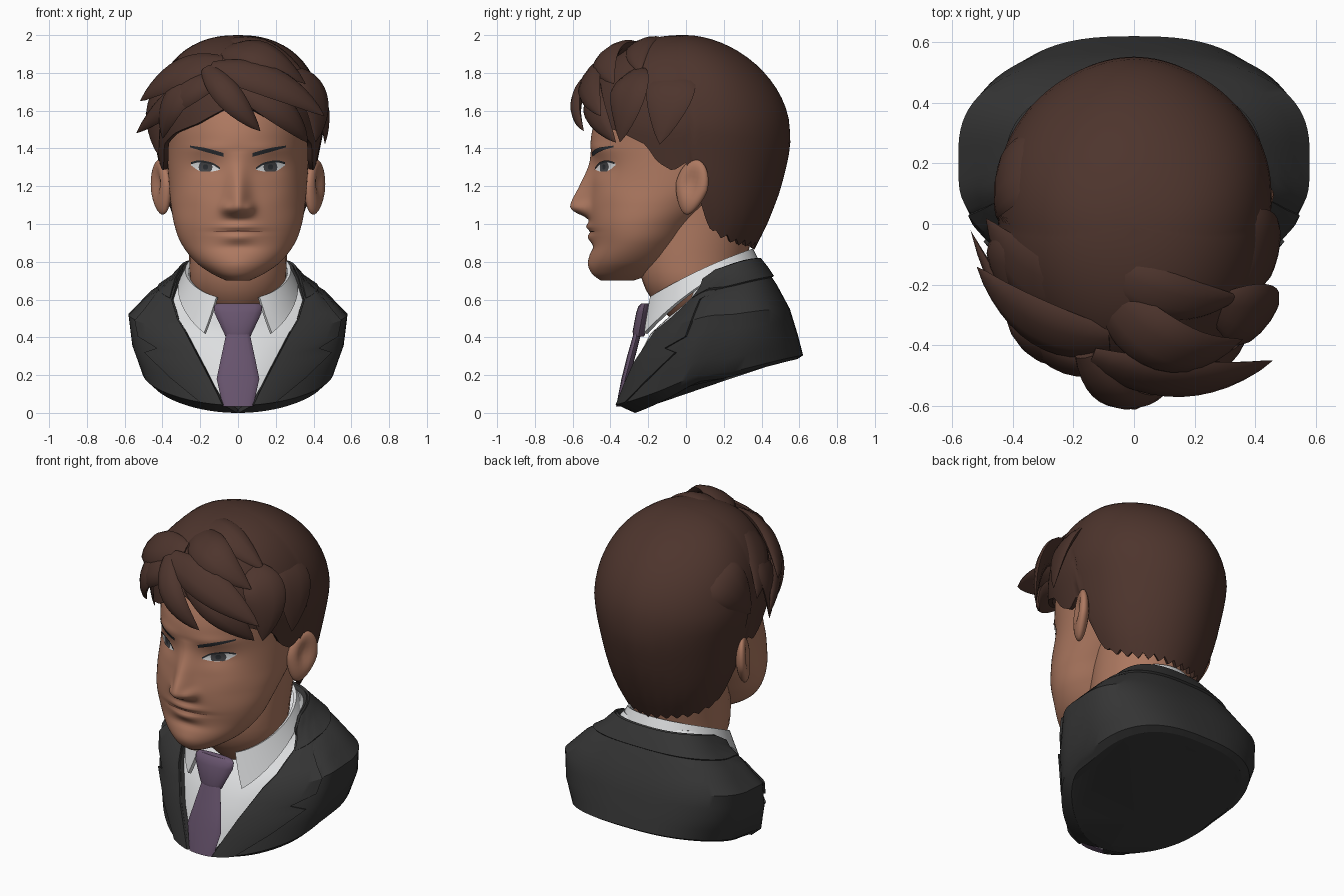
import bpy, bmesh, math
from math import sin, cos, pi, exp
from mathutils import Vector
from mathutils.bvhtree import BVHTree

if "Cube" in bpy.data.objects:
    bpy.data.objects.remove(bpy.data.objects["Cube"])


def material(name, rgb):
    m = bpy.data.materials.new(name)
    m.diffuse_color = (*rgb, 1)
    m.use_nodes = True
    m.node_tree.nodes["Principled BSDF"].inputs["Base Color"].default_value = m.diffuse_color
    return m


SKIN = material("skin", (0.42, 0.19, 0.118))
HAIR = material("brown_hair", (0.075, 0.035, 0.026))
CLOTH = material("charcoal_cloth", (0.035, 0.035, 0.035))
SHIRT = material("white_cotton", (0.72, 0.73, 0.74))
TIE = material("purple_silk", (0.14, 0.09, 0.158))
BROW = material("dark_slate", (0.025, 0.028, 0.033))
IRIS = material("grey_iris", (0.06, 0.06, 0.065))
LIP = material("lip_line", (0.16, 0.06, 0.04))


def table(x, rows, smooth=True):
    """Interpolate rows of (key, values...) at key x."""
    x = min(max(x, rows[0][0]), rows[-1][0])
    i = next(k for k in range(len(rows) - 1) if x <= rows[k + 1][0])
    a, b = rows[i], rows[i + 1]
    p, n = rows[max(i - 1, 0)], rows[min(i + 2, len(rows) - 1)]
    d = b[0] - a[0]
    t = (x - a[0]) / d
    out = []
    for k in range(1, len(a)):
        if smooth:
            m0 = (b[k] - p[k]) / (b[0] - p[0]) * d
            m1 = (n[k] - a[k]) / (n[0] - a[0]) * d
            out.append((2*t**3 - 3*t*t + 1)*a[k] + (t**3 - 2*t*t + t)*m0
                       + (3*t*t - 2*t**3)*b[k] + (t**3 - t*t)*m1)
        else:
            out.append(a[k] + (b[k] - a[k]) * t)
    return out


def surf(name, rows, mat, loop=False, caps=False, thick=0, angle=40, fix=False):
    """Skin a grid of points; optionally closed round, capped or thickened."""
    bm = bmesh.new()
    vs = [[bm.verts.new(p) for p in r] for r in rows]
    n = len(rows[0])
    for r in range(len(rows) - 1):
        for c in range(n if loop else n - 1):
            d = (c + 1) % n
            bm.faces.new((vs[r][c], vs[r][d], vs[r + 1][d], vs[r + 1][c]))
    if caps:
        bm.faces.new(vs[0][::-1])
        bm.faces.new(vs[-1])
    bmesh.ops.remove_doubles(bm, verts=bm.verts, dist=1e-5)
    if fix:
        bmesh.ops.recalc_face_normals(bm, faces=bm.faces)
    me = bpy.data.meshes.new(name)
    bm.to_mesh(me)
    bm.free()
    me.materials.append(mat)
    ob = bpy.data.objects.new(name, me)
    bpy.context.collection.objects.link(ob)
    bpy.ops.object.select_all(action='DESELECT')
    ob.select_set(True)
    bpy.context.view_layer.objects.active = ob
    if thick:
        mod = ob.modifiers.new("thickness", 'SOLIDIFY')
        mod.thickness, mod.offset = thick, -1
        bpy.ops.object.modifier_apply(modifier=mod.name)
    bpy.ops.object.shade_smooth_by_angle(angle=math.radians(angle))
    return ob


def oval(hw, yf, yb, u):
    return hw * sin(u), (yf + yb) / 2 - (yb - yf) / 2 * cos(u)


# Head: stacked ovals (z, half width, front, back) shaped by soft bumps
HEAD = [(.70, .06, -.45, -.28), (.735, .135, -.495, -.18), (.80, .226, -.512, -.08),
        (.90, .302, -.50, .0), (1.0, .338, -.512, .09), (1.1, .355, -.515, .22),
        (1.2, .365, -.505, .36), (1.32, .372, -.495, .43), (1.42, .375, -.505, .47),
        (1.5, .38, -.495, .47), (1.6, .38, -.46, .44), (1.75, .33, -.38, .36),
        (1.85, .2, -.2, .2)]
NOSE = [(1.02, 0, .065), (1.04, .025, .065), (1.06, .068, .063), (1.085, .096, .062),
        (1.12, .092, .058), (1.2, .06, .055), (1.3, .024, .055), (1.39, 0, .055)]
# (x, z, x spread, z spread, push back)
BUMPS = [(.062, 1.085, .028, .03, -.025), (.17, 1.30, .085, .05, .016), (.16, 1.40, .10, .03, -.008),
         (.26, 1.17, .08, .06, -.008), (0, .985, .09, .02, -.018), (0, .93, .08, .025, -.018),
         (0, .959, .13, .009, .010), (0, .875, .10, .022, .010), (0, .785, .08, .04, -.008)]


def head_point(z, u):
    x, y = oval(*table(z, HEAD), u)
    if cos(u) > .15:
        a, w = table(z, NOSE)
        y -= a * exp(-(x / w) ** 2)
        for bx, bz, sx, sz, d in BUMPS:
            y += d * exp(-((abs(x) - bx) / sx) ** 2 - ((z - bz) / sz) ** 2)
    return x, y, z


def head_angle(i):
    s = i / 64 - 1
    return math.copysign(abs(s) ** 1.25, s) * pi


head = surf("head", [[head_point(.70 + 1.15 * k / 100, head_angle(i)) for i in range(128)]
                     for k in range(101)], SKIN, loop=True, caps=True, angle=60)
bvh = BVHTree.FromPolygons([v.co.copy() for v in head.data.vertices],
                           [tuple(p.vertices) for p in head.data.polygons])

NECK = [(.5, .12, -.08, .2), (.6, .21, -.18, .26), (.68, .25, -.225, .29), (.8, .258, -.25, .32),
        (1.0, .27, -.22, .36), (1.15, .28, -.2, .38)]
surf("neck", [[(*oval(*table(.5 + .05 * k, NECK), 2 * pi * i / 32), .5 + .05 * k) for i in range(32)]
              for k in range(14)], SKIN, loop=True, caps=True)


# Thin face plates laid on the head: columns of (x, low z, high z)
def plate(name, cols, mat, off, side=1):
    xs = [cols[0][0] + (cols[-1][0] - cols[0][0]) * i / 16 for i in range(17)]
    xs = xs[::side]
    rows = []
    for j in range(5):
        row = []
        for x in xs:
            lo, hi = table(x, cols)
            z = lo + (hi - lo) * j / 4
            hit = bvh.ray_cast(Vector((x * side, -2, z)), Vector((0, 1, 0)))[0]
            row.append((x * side, hit.y - off, z))
        rows.append(row)
    surf(name, rows, mat)


EYE = [(.095, 1.287, 1.291), (.13, 1.279, 1.314), (.17, 1.277, 1.325), (.21, 1.284, 1.329),
       (.25, 1.312, 1.319)]
LID = [(x, hi - .003, hi + .008) for x, lo, hi in EYE]
DISC = [(.172 - .037 * cos(pi * k / 8), max(1.279, 1.301 - .037 * sin(pi * k / 8)),
         min(1.325, 1.301 + .037 * sin(pi * k / 8))) for k in range(9)]
PUPIL = [(.172 - .014 * cos(pi * k / 8), 1.302 - .014 * sin(pi * k / 8),
          1.302 + .014 * sin(pi * k / 8)) for k in range(9)]
EYEBROW = [(.078, 1.356, 1.376), (.17, 1.381, 1.402), (.255, 1.406, 1.415)]
for side, tag in ((1, "right"), (-1, "left")):
    plate("eye_white_" + tag, EYE, SHIRT, .003, side)
    plate("iris_" + tag, DISC, IRIS, .005, side)
    plate("pupil_" + tag, PUPIL, BROW, .007, side)
    plate("eyelid_line_" + tag, LID, BROW, .008, side)
    plate("eyebrow_" + tag, EYEBROW, BROW, .007, side)
plate("mouth_line", [(-.13, .957, .961), (0, .959, .966), (.13, .957, .961)], LIP, .003)

# Ears: dished, tilted ovals
for side, tag in ((1, "right"), (-1, "left")):
    rows = []
    for k in range(17):
        row = []
        for i in range(24):
            a, b = pi * k / 16, 2 * pi * i / 24
            p = Vector((sin(a) * cos(b), sin(a) * sin(b), -cos(a)))
            if p.x > 0:
                p.x -= .8 * exp(-((p.y + .1) ** 2 + (p.z - .15) ** 2) / .25)
            w = .086 if p.z > 0 else .086 * (1 + .3 * p.z)
            q = Vector((p.x * .045, p.y * w, p.z * .148))
            y, z = q.y * cos(.2) + q.z * sin(.2), q.z * cos(.2) - q.y * sin(.2)
            row.append((side * (.408 + q.x + .4 * y), .03 + y, 1.195 + z))
        rows.append(row)
    surf("ear_" + tag, rows, SKIN, loop=True, angle=60, fix=True)

# Hair cap: dome down to a hairline that runs round the ears to the nape
ENV = [(.84, .25, -.18, .35), (1.0, .325, -.25, .43), (1.1, .362, -.34, .47), (1.2, .39, -.44, .505),
       (1.4, .43, -.51, .55), (1.5, .45, -.515, .55)]
LINE = [(0, 1.65), (.2, 1.60), (.5, 1.53), (.85, 1.48), (1.12, 1.42), (1.22, 1.33), (1.38, 1.28),
        (1.48, 1.31), (1.54, 1.33), (1.58, 1.28), (1.6, 1.1), (1.63, 1.0), (1.75, .94), (2.2, .89),
        (pi, .865)]


def hair_point(z, u):
    hw, yf, yb = table(z, ENV)
    q = max(0, (z - 1.5) / .5)
    s = max(0, 1 - q ** 2.3) ** .435
    sb = max(0, 1 - q ** 1.8) ** .55
    x, y = oval(hw * s, yf * s - .01 * q, yb * sb, u)
    bulge = 1 + (.15 if z > 1.2 else .15 - .25 * (1.2 - z)) * max(0, -cos(u)) * sin(u) ** 2
    return x * bulge, y, z


cols = []
for i in range(120):
    u = 2 * pi * i / 120
    a = min(u, 2 * pi - u)
    low = table(a, LINE, False)[0]
    if a > 1.65:
        low += (.0, .012, .03, .015)[i % 4]
    cols.append([hair_point(low + (2 - low) * sin(pi / 2 * k / 24), u) for k in range(25)])
surf("hair_cap", [list(r) for r in zip(*cols)], HAIR, loop=True, thick=.025, angle=50)

# Hair locks: curved leaves (root, bend, tip, half width, thickness)
LOCKS = [((-.08, -.38, 1.85), (-.34, -.38, 1.83), (-.52, -.14, 1.65), .11, .04),
         ((-.12, -.46, 1.76), (-.34, -.48, 1.69), (-.54, -.02, 1.48), .09, .04),
         ((-.16, -.43, 1.82), (-.06, -.65, 1.68), (.12, -.54, 1.49), .075, .04),
         ((-.14, -.44, 1.82), (.2, -.57, 1.80), (.46, -.45, 1.57), .10, .04),
         ((.0, -.47, 1.72), (.25, -.54, 1.64), (.37, -.37, 1.43), .09, .04),
         ((-.12, -.12, 1.93), (.1, -.3, 2.01), (.35, -.24, 1.80), .09, .035),
         ((-.10, -.2, 1.90), (.1, -.52, 1.97), (.36, -.38, 1.74), .11, .04),
         ((-.15, -.2, 1.88), (-.36, -.25, 1.86), (-.49, .02, 1.58), .12, .03),
         ((.28, -.28, 1.80), (.46, -.30, 1.74), (.41, -.35, 1.43), .12, .03),
         ((.30, -.05, 1.80), (.48, -.08, 1.75), (.46, -.14, 1.42), .13, .02),
         ((-.36, -.15, 1.76), (-.49, -.15, 1.65), (-.42, -.2, 1.36), .11, .025),
         ((-.28, .2, 1.78), (-.46, .2, 1.75), (-.45, .02, 1.48), .13, .03),
         ((-.22, -.40, 1.76), (-.38, -.42, 1.66), (-.40, -.30, 1.45), .09, .035)]
for n, (a, b, c, w, th) in enumerate(LOCKS):
    a, b, c = Vector(a), Vector(b), Vector(c)
    rows = []
    for k in range(13):
        t = k / 12
        p = a * (1 - t) ** 2 + b * 2 * t * (1 - t) + c * t * t
        tan = ((b - a) * (1 - t) + (c - b) * t).normalized()
        out = p - Vector((0, 0, 1.45))
        out = (out - tan * out.dot(tan)).normalized()
        across = tan.cross(out)
        s = max(sin(pi * (.15 + .85 * t)), 0) ** .8
        rows.append([p + across * (w * s * cos(g)) + out * ((th if sin(g) > 0 else .025) * s * sin(g))
                     for g in (2 * pi * j / 10 for j in range(10))])
    surf(f"hair_lock_{n + 1}", rows[:-1] + [[c - tan * .001 + (q - c) * .02 for q in rows[-2]]],
         HAIR, loop=True, caps=True, angle=50, fix=True)

# Torso rings: level, half width, front y, widest y, back y, front z, side z, back z
RINGS = [(0, .445, -.25, .18, .57, .0, .18, .285), (1, .485, -.35, .20, .60, .04, .21, .305),
         (2, .54, -.29, .22, .57, .25, .36, .42), (3, .56, -.20, .23, .53, .42, .52, .55),
         (4, .45, -.09, .20, .46, .52, .63, .68), (5, .33, -.04, .17, .40, .57, .70, .77),
         (6, .275, -.06, .14, .36, .58, .755, .82)]
OPEN = [(0, .01), (1, .16), (2, .34), (3, .5), (4, .78), (5, 1.25), (6, 1.6)]


def torso(v, u, off=0):
    hw, yf, yc, yb, zf, zs, zb = table(v, RINGS, False)
    c, s = cos(u), sin(u)
    if c > 0:
        y = yc - (yc - yf + off) * (.58 * c ** .38 + .42 * c ** 2.5)
    else:
        y = yc + (yb - yc + off) * abs(c) ** .8
        s = math.copysign(abs(s) ** .75, s)
    return (hw + off) * s, y, zs + (zf - zb) / 2 * c + ((zf + zb) / 2 - zs) * c * c


def wrap(levels, off, n=72):
    rows = []
    for v in levels:
        u0 = table(v, OPEN, False)[0]
        rows.append([torso(v, u0 + (2 * pi - 2 * u0) * j / n, off) for j in range(n + 1)])
    return rows


surf("shirt", [[torso(1 + .5 * k, 2 * pi * i / 48, -.012) for i in range(48)] for k in range(11)],
     SHIRT, loop=True, caps=True)
surf("jacket", wrap([.5 * k for k in range(13)], .02), CLOTH, thick=.025, angle=35)
surf("jacket_base", [[torso(0, 2 * pi * i / 72, s) for i in range(72)] for s in (.018, .02)],
     CLOTH, loop=True, caps=True)
surf("jacket_collar", wrap([4.5, 5, 5.5, 6], .036), CLOTH, thick=.03)

# Notched lapels
LAPEL = [(1, .40), (1.5, .72), (2.05, 1.05), (2.3, .84), (2.5, 1.15), (3, 1.18), (3.5, 1.2),
         (4, 1.25), (4.6, 1.6)]
for side, tag in ((1, "right"), (-1, "left")):
    rows = []
    for v, u1 in LAPEL:
        u0 = table(v, OPEN, False)[0]
        rows.append([torso(v, side * (u0 + (u1 - u0) * j / 10), .032) for j in range(11)][::side])
    surf("lapel_" + tag, rows, CLOTH, thick=.016, angle=30)

# Shirt collar: folded band with two points at the front
TOP, LOW = (.28, -.215, .355, .60, .755, .87), (.318, -.28, .385, .36, .66, .81)
rows = []
for k in range(5):
    t = k / 4
    hw, yf, yb, zf, zs, zb = [l + (h - l) * t for l, h in zip(LOW, TOP)]
    u0 = .60 - .18 * t
    row = []
    for j in range(49):
        u = u0 + (2 * pi - 2 * u0) * j / 48
        c = cos(u)
        row.append((*oval(hw, yf, yb, u), zs + (zf - zb) / 2 * c + ((zf + zb) / 2 - zs) * c * c))
    rows.append(row)
surf("shirt_collar", rows, SHIRT, thick=.02)


# Tie: sections of (z, half width, y, half thickness)
def strip(name, secs):
    surf(name, [[(w * cos(g), y + th * sin(g), z) for g in (2 * pi * j / 16 for j in range(16))]
                for z, w, y, th in secs], TIE, loop=True, caps=True, fix=True)


strip("tie_blade", [(.035, .08, -.352, .018), (.18, .113, -.322, .02), (.3, .088, -.29, .022),
                    (.43, .06, -.255, .02)])
strip("tie_knot", [(.405, .066, -.25, .028), (.43, .078, -.247, .036), (.53, .125, -.228, .036),
                   (.565, .128, -.222, .03), (.58, .11, -.215, .02)])
